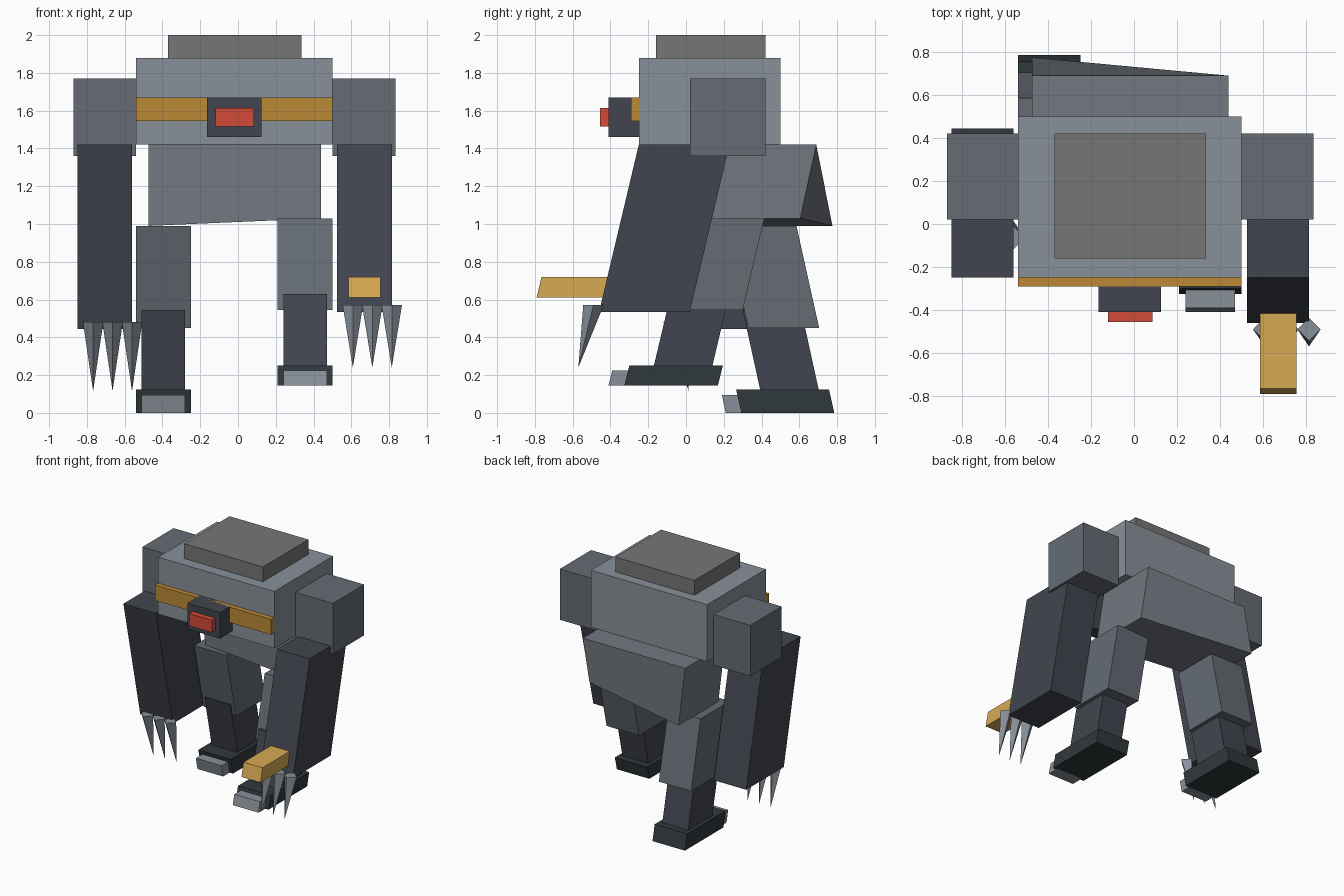
import bpy
import bmesh
from mathutils import Vector

if "Cube" in bpy.data.objects:
    bpy.data.objects.remove(bpy.data.objects["Cube"])


def material(name, rgb):
    m = bpy.data.materials.new(name)
    m.diffuse_color = (*rgb, 1)
    m.use_nodes = True
    m.node_tree.nodes["Principled BSDF"].inputs["Base Color"].default_value = m.diffuse_color
    return m


LIGHT = material("light_plate", (0.25, 0.28, 0.32))
MID = material("mid_plate", (0.17, 0.19, 0.22))
JOINT = material("joint_plate", (0.13, 0.15, 0.175))
DARK = material("dark_plate", (0.055, 0.06, 0.08))
SOLE = material("sole", (0.03, 0.04, 0.045))
CAP = material("cap", (0.18, 0.18, 0.18))
BRONZE = material("bronze", (0.5, 0.25, 0.035))
GOLD = material("gold", (0.68, 0.4, 0.09))
RED = material("red", (0.65, 0.07, 0.04))


def finish(name, bm, mat):
    bmesh.ops.recalc_face_normals(bm, faces=bm.faces)
    me = bpy.data.meshes.new(name)
    bm.to_mesh(me)
    bm.free()
    me.materials.append(mat)
    ob = bpy.data.objects.new(name, me)
    bpy.context.collection.objects.link(ob)
    return ob


def block(name, x, y, z, mat, shift=0.0):
    """Box from ranges; y is the range at the top, shift slides the bottom along y."""
    bm = bmesh.new()
    bmesh.ops.create_cube(bm, size=1)
    for v in bm.verts:
        i, j, k = (int(c > 0) for c in v.co)
        v.co = Vector((x[i], y[j] + (0 if k else shift), z[k]))
    return finish(name, bm, mat)


def claw(name, base, tip, mat, r=0.054):
    """Four-sided spike with a diamond base."""
    bm = bmesh.new()
    ring = [bm.verts.new((base[0] + dx * r, base[1] + dy * r, base[2]))
            for dx, dy in ((1, 0), (0, 1), (-1, 0), (0, -1))]
    point = bm.verts.new(tip)
    bm.faces.new(ring)
    for a, b in zip(ring, ring[1:] + ring[:1]):
        bm.faces.new((a, b, point))
    return finish(name, bm, mat)


# Torso, top cap, chest band, head and eye
block("chest", (-0.54, 0.50), (-0.25, 0.50), (1.42, 1.88), LIGHT)
block("top_cap", (-0.37, 0.335), (-0.16, 0.42), (1.88, 2.0), CAP)
block("chest_band", (-0.54, 0.50), (-0.29, -0.25), (1.545, 1.67), BRONZE)
block("head", (-0.165, 0.125), (-0.41, -0.25), (1.46, 1.67), DARK)
block("eye", (-0.12, 0.085), (-0.455, -0.41), (1.515, 1.615), RED)

# Pelvis, its underside twisted by the stride
pelvis = block("pelvis", (-0.475, 0.44), (0.18, 0.69), (1.01, 1.42), MID)
for v in pelvis.data.vertices:
    if v.co.z < 1.2:
        side = 1 if v.co.x > 0 else -1
        v.co.y -= 0.085 * side
        v.co.z += 0.02 * side

# Shoulders and arms: left swings back, right swings forward
for side, sx, ax, bottom, swing in (
        ("left", (-0.87, -0.54), (-0.85, -0.56), 0.445, 0.215),
        ("right", (0.50, 0.835), (0.525, 0.815), 0.535, -0.21)):
    block(side + "_shoulder", sx, (0.02, 0.42), (1.36, 1.77), JOINT)
    block(side + "_arm", ax, (-0.25, 0.23), (bottom, 1.42), DARK, swing)
    lean = 0.08 if swing > 0 else -0.08
    y = -0.25 + swing - 0.03
    for n in range(3):
        cx = ax[0] + 0.083 + 0.103 * n
        claw(f"{side}_claw_{n + 1}", (cx, y, bottom + 0.035),
             (cx, y + lean, bottom - 0.295 - (0.035 if swing > 0 else 0)), LIGHT)

# Forearm barrel
block("arm_barrel", (0.585, 0.755), (-0.765, -0.39), (0.61, 0.72), GOLD, -0.026)

# Legs: left steps back on the ground, right lifted forward
for side, x, thigh, shin, foot, toe in (
        ("left", (-0.54, -0.25),
         ((0.21, 0.585), (0.45, 0.99), 0.12), ((0.30, 0.61), (0.125, 0.545), 0.092),
         ((0.265, 0.757), (0.0, 0.125), 0.028), ((0.19, 0.28), (0.0, 0.095), 0.02)),
        ("right", (0.21, 0.50),
         ((0.04, 0.415), (0.545, 1.03), -0.115), ((-0.08, 0.23), (0.25, 0.63), -0.09),
         ((-0.30, 0.195), (0.145, 0.25), -0.026), ((-0.39, -0.29), (0.145, 0.225), -0.02))):
    inner = (x[0] + 0.03, x[1] - 0.03)
    block(side + "_thigh", x, thigh[0], thigh[1], JOINT, thigh[2])
    block(side + "_shin", inner, shin[0], shin[1], DARK, shin[2])
    block(side + "_foot", x, foot[0], foot[1], SOLE, foot[2])
    block(side + "_toe", inner, toe[0], toe[1], LIGHT, toe[2])
